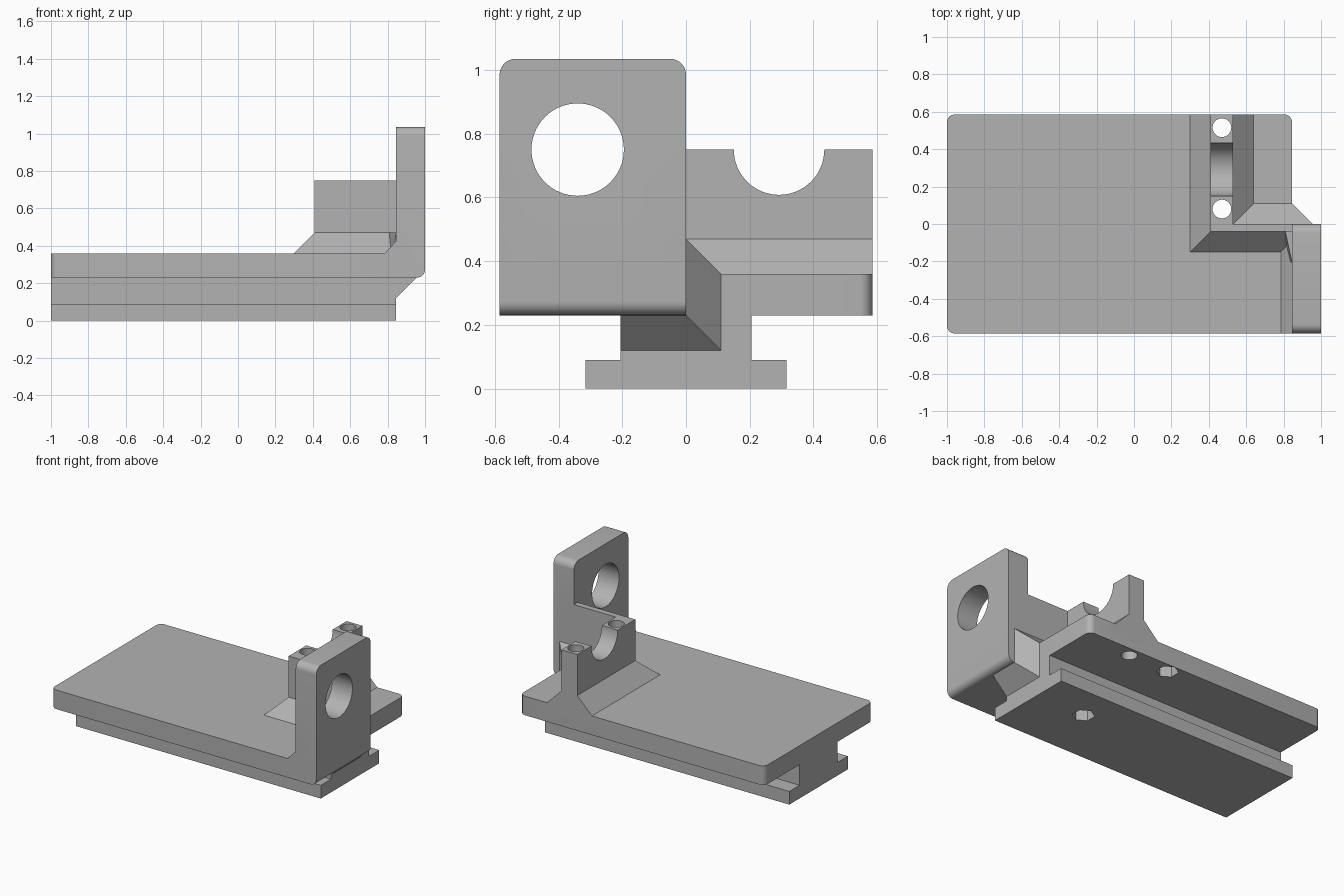
import bpy, bmesh, math
from mathutils import Matrix, Vector

if "Cube" in bpy.data.objects:
    bpy.data.objects.remove(bpy.data.objects["Cube"])

grey = bpy.data.materials.new("plain_grey")
grey.use_nodes = True
grey.diffuse_color = (0.45, 0.45, 0.45, 1)
grey.node_tree.nodes["Principled BSDF"].inputs["Base Color"].default_value = (0.45, 0.45, 0.45, 1)


def finish(name, bm):
    bmesh.ops.recalc_face_normals(bm, faces=bm.faces)
    mesh = bpy.data.meshes.new(name)
    bm.to_mesh(mesh)
    bm.free()
    mesh.materials.append(grey)
    obj = bpy.data.objects.new(name, mesh)
    bpy.context.collection.objects.link(obj)
    return obj


def box(name, x, y, z, rounds=()):
    """Box from ranges; rounds holds (radius, rule on edge midpoint and direction)."""
    bm = bmesh.new()
    bmesh.ops.create_cube(bm, size=1)
    for v in bm.verts:
        v.co = Vector(r[0] if c < 0 else r[1] for r, c in zip((x, y, z), v.co))
    for radius, rule in rounds:
        edges = [e for e in bm.edges
                 if rule((e.verts[0].co + e.verts[1].co) / 2,
                         (e.verts[1].co - e.verts[0].co).normalized())]
        bmesh.ops.bevel(bm, geom=edges, offset=radius, segments=8, profile=0.5, affect='EDGES')
    return finish(name, bm)


def hull(name, points):
    bm = bmesh.new()
    for p in points:
        bm.verts.new(p)
    bmesh.ops.convex_hull(bm, input=bm.verts)
    bmesh.ops.dissolve_limit(bm, angle_limit=0.01, verts=bm.verts, edges=bm.edges)
    return finish(name, bm)


def skirt(name, low, high):
    """Sloping foot between two rectangles given as (x0, x1, y0, y1)."""
    return hull(name, [(x, y, z) for (x0, x1, y0, y1), z in ((low, DECK), (high, FOOT))
                       for x in (x0, x1) for y in (y0, y1)])


def rod(name, centre, radius, length, axis='Z', sides=48):
    bm = bmesh.new()
    turn = Matrix.Rotation(math.pi / 2, 4, 'Y') if axis == 'X' else Matrix()
    bmesh.ops.create_cone(bm, cap_ends=True, segments=sides, radius1=radius, radius2=radius,
                          depth=length, matrix=Matrix.Translation(centre) @ turn)
    return finish(name, bm)


def combine(target, tool, operation):
    mod = target.modifiers.new(tool.name, 'BOOLEAN')
    mod.operation, mod.object, mod.solver = operation, tool, 'EXACT'
    bpy.context.view_layer.objects.active = target
    bpy.ops.object.modifier_apply(modifier=mod.name)
    bpy.data.objects.remove(tool)


UNDER, DECK, FOOT, TOP = 0.23, 0.36, 0.47, 0.75
LEFT, END, SIDE = -1, 0.845, 0.585

# Deck plate, with three rounded corners
body = box("carriage_body", (LEFT, END), (-SIDE, SIDE), (UNDER, DECK),
           [(0.04, lambda m, d: abs(d.z) > 0.9 and not (m.x > 0 and m.y < 0))])

parts = [
    # T-shaped slide rail
    box("rail_web", (LEFT, END), (-0.205, 0.205), (0.05, 0.3)),
    box("rail_flange", (LEFT, END), (-0.315, 0.315), (0, 0.09)),
    # End upright, rounded at the top corners and the outer bottom edge
    box("end_upright", (END, 1), (-SIDE, 0), (UNDER, 1.035), [
        (0.05, lambda m, d: abs(d.x) > 0.9 and m.z > 1),
        (0.043, lambda m, d: abs(d.y) > 0.9 and m.x > 0.99 and m.z < 0.24)]),
    # Fillet between deck and upright
    hull("upright_fillet", [(x, y, z) for y in (-SIDE, -0.02)
                            for x, z in ((0.785, DECK), (END, 0.425), (0.9, 0.425), (0.9, 0.3), (0.785, 0.3))]),
    # Tie wall and bearing saddle with their sloping feet
    box("tie_wall", (0.41, 0.9), (-0.04, 0), (0.3, TOP)),
    box("bearing_saddle", (0.41, 0.53), (-0.04, SIDE), (0.3, TOP)),
    skirt("wall_skirt", (0.30, END, -0.15, 0.11), (0.41, END, -0.04, 0)),
    skirt("saddle_skirt", (0.30, 0.64, -0.15, SIDE), (0.41, 0.53, -0.04, SIDE)),
    # Gusset under and behind the upright
    hull("corner_gusset", [
        *[(x, y, 0.12) for x in (0.8, END) for y in (-0.205, 0.11)],
        *[(x, 0.11, DECK) for x in (0.8, END)],
        *[(x, y, FOOT) for x in (END, 0.955) for y in (-0.205, 0)],
        (0.8, 0, FOOT), (0.955, 0, UNDER), (0.955, -0.205, UNDER)]),
]
for part in parts:
    combine(body, part, 'UNION')

# Bearing openings, bolt holes and nut pockets
cutters = [
    rod("upright_bore", (0.92, -0.34, TOP), 0.145, 0.4, 'X', 64),
    rod("saddle_bore", (0.47, 0.292, TOP), 0.142, 0.3, 'X', 64),
    rod("inner_bolt_hole", (0.47, 0.08, 0.4), 0.05, 1.2),
    rod("outer_bolt_hole", (0.47, 0.515, 0.4), 0.05, 1.2),
    rod("inner_nut_pocket", (0.47, 0.08, 0), 0.07, 0.16, 'Z', 6),
    rod("outer_nut_pocket", (0.165, 0.515, UNDER), 0.07, 0.16, 'Z', 6),
]
for cutter in cutters:
    combine(body, cutter, 'DIFFERENCE')

# Smooth the rounds and keep hard edges
for obj in bpy.context.selected_objects:
    obj.select_set(False)
body.select_set(True)
bpy.context.view_layer.objects.active = body
bpy.ops.object.shade_smooth_by_angle(angle=math.radians(30))
